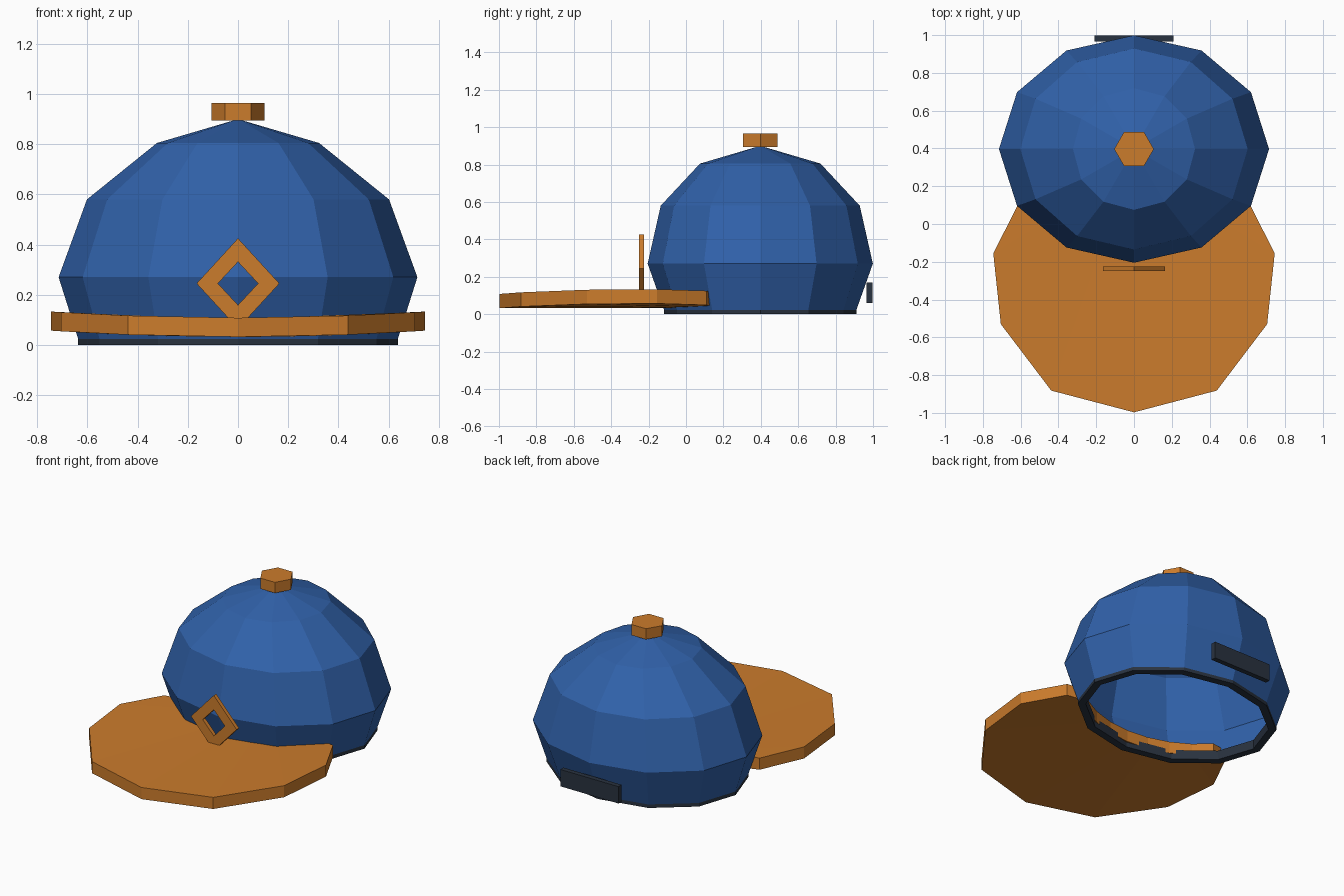
import bpy
from math import cos, sin, radians, tau

if "Cube" in bpy.data.objects:
    bpy.data.objects.remove(bpy.data.objects["Cube"])

CY = 0.397  # crown centre on y


def material(name, rgb):
    m = bpy.data.materials.new(name)
    m.diffuse_color = (*rgb, 1)
    m.use_nodes = True
    m.node_tree.nodes["Principled BSDF"].inputs["Base Color"].default_value = m.diffuse_color
    return m


BLUE = material("blue_cloth", (0.03, 0.12, 0.40))
ORANGE = material("orange_cloth", (0.60, 0.20, 0.025))
DARK = material("dark_trim", (0.022, 0.032, 0.05))


def make(name, verts, faces, mat):
    me = bpy.data.meshes.new(name)
    me.from_pydata(verts, [], faces)
    me.materials.append(mat)
    ob = bpy.data.objects.new(name, me)
    bpy.context.collection.objects.link(ob)
    return ob


def ring(rx, ry, z, n=12):
    return [(rx * cos(tau * i / n), CY + ry * sin(tau * i / n), z) for i in range(n)]


def bridge(a, b, n):
    """Quads between two closed rings starting at vertex a and b."""
    return [(a + i, a + (i + 1) % n, b + (i + 1) % n, b + i) for i in range(n)]


def prism_ring(name, loops, n, mat):
    """Closed solid made by joining four loops round in a circle."""
    verts = [v for loop in loops for v in loop]
    faces = [f for k in range(4) for f in bridge(k * n, (k + 1) % 4 * n, n)]
    return make(name, verts, faces, mat)


# Crown: open twelve-sided dome
profile = [(0.636, 0.513, 0.02), (0.715, 0.602, 0.27), (0.602, 0.532, 0.58), (0.323, 0.322, 0.805)]
verts = [v for p in profile for v in ring(*p)] + [(0, CY, 0.90)]
faces = [f for k in range(3) for f in bridge(k * 12, k * 12 + 12, 12)]
faces += [(36 + i, 36 + (i + 1) % 12, 48) for i in range(12)]
make("crown", verts, faces, BLUE)

# Sweatband around the opening
prism_ring("sweatband", [ring(0.637, 0.514, 0), ring(0.637, 0.514, 0.028),
                         ring(0.59, 0.465, 0.06), ring(0.59, 0.465, 0)], 12, DARK)

# Brim: crescent whose sides curl up slightly
half = [(0.61, 0.11), (0.745, -0.155), (0.705, -0.53), (0.438, -0.882)]
outer = half + [(0, -0.997)] + [(-x, y) for x, y in reversed(half)]
n = len(outer)
inner = []
for i in range(n):
    a = radians(-35 - 110 * i / (n - 1))
    inner.append((0.61 * cos(a), CY + 0.455 * sin(a)))


def brim_point(p, dz):
    return (p[0], p[1], 0.032 + 0.045 * p[0] ** 2 + dz)


verts = [brim_point(p, dz) for loop, dz in ((outer, 0), (outer, 0.076), (inner, 0.076), (inner, 0))
         for p in loop]
faces = []
for k in range(4):
    a, b = k * n, (k + 1) % 4 * n
    faces += [(a + i, b + i, b + i + 1, a + i + 1) for i in range(n - 1)]
faces += [(0, 3 * n, 2 * n, n), (n - 1, 2 * n - 1, 3 * n - 1, 4 * n - 1)]
make("brim", verts, faces, ORANGE)


# Diamond badge standing on the brim
def diamond(w, h, y):
    return [(w * cos(tau * i / 4), y, 0.245 + h * sin(tau * i / 4)) for i in range(4)]


prism_ring("diamond_badge", [diamond(0.165, 0.18, -0.25), diamond(0.165, 0.18, -0.225),
                             diamond(0.08, 0.086, -0.225), diamond(0.08, 0.086, -0.25)], 4, ORANGE)

# Six-sided top button
verts = ring(0.105, 0.105, 0.895, 6) + ring(0.105, 0.105, 0.965, 6)
make("top_button", verts, bridge(0, 6, 6) + [(5, 4, 3, 2, 1, 0), (6, 7, 8, 9, 10, 11)], ORANGE)

# Back strap
bpy.ops.mesh.primitive_cube_add(size=1, location=(0, 0.982, 0.115))
strap = bpy.context.object
strap.name = "back_strap"
strap.scale = (0.42, 0.032, 0.11)
strap.data.materials.append(DARK)

# Consistent outward normals
import bmesh
for ob in bpy.context.collection.objects:
    bm = bmesh.new()
    bm.from_mesh(ob.data)
    bmesh.ops.recalc_face_normals(bm, faces=bm.faces)
    bm.to_mesh(ob.data)
    bm.free()
